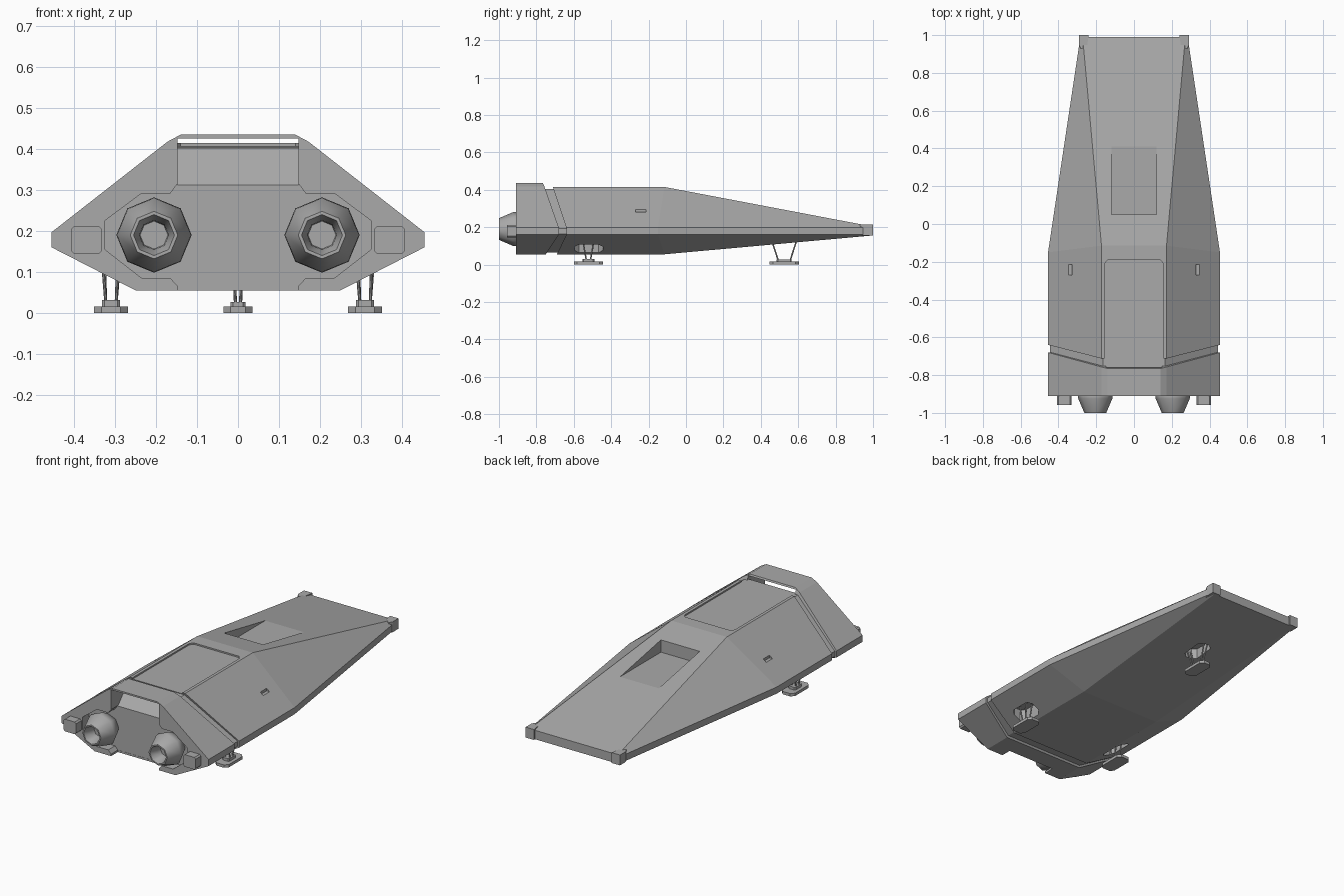
import bpy, bmesh, math
from mathutils import Vector

if "Cube" in bpy.data.objects:
    bpy.data.objects.remove(bpy.data.objects["Cube"])

grey = bpy.data.materials.new("hull_grey")
grey.diffuse_color = (0.4, 0.4, 0.4, 1)
grey.use_nodes = True
grey.node_tree.nodes["Principled BSDF"].inputs["Base Color"].default_value = grey.diffuse_color


def finish(name, bm):
    bmesh.ops.recalc_face_normals(bm, faces=bm.faces)
    me = bpy.data.meshes.new(name)
    bm.to_mesh(me)
    bm.free()
    me.materials.append(grey)
    ob = bpy.data.objects.new(name, me)
    bpy.context.collection.objects.link(ob)
    return ob


def prism(name, pts, axis, a, b):
    """Extrude a 2D outline along one axis from a to b."""
    def place(p, t):
        return {'x': (t, p[0], p[1]), 'y': (p[0], t, p[1]), 'z': (p[0], p[1], t)}[axis]
    bm = bmesh.new()
    lo = [bm.verts.new(place(p, a)) for p in pts]
    hi = [bm.verts.new(place(p, b)) for p in pts]
    bm.faces.new(lo)
    bm.faces.new(hi)
    n = len(pts)
    for i in range(n):
        j = (i + 1) % n
        bm.faces.new((lo[i], lo[j], hi[j], hi[i]))
    return finish(name, bm)


def loft(name, sections):
    """Skin mirrored half sections, each a list of (x, y, z) from top to bottom."""
    bm = bmesh.new()
    rings = [([bm.verts.new(p) for p in s],
              [bm.verts.new((-p[0], p[1], p[2])) for p in s]) for s in sections]
    n = len(sections[0])
    for (r0, l0), (r1, l1) in zip(rings, rings[1:]):
        for i in range(n - 1):
            bm.faces.new((r0[i], r0[i + 1], r1[i + 1], r1[i]))
            bm.faces.new((l0[i], l1[i], l1[i + 1], l0[i + 1]))
        for i in (0, n - 1):
            bm.faces.new((r0[i], r1[i], l1[i], l0[i]))
    for r, l in (rings[0], rings[-1]):
        for i in range(n - 1):
            bm.faces.new((r[i], l[i], l[i + 1], r[i + 1]))
    return finish(name, bm)


def cut(ob, cutter):
    m = ob.modifiers.new("cut", 'BOOLEAN')
    m.operation = 'DIFFERENCE'
    m.solver = 'EXACT'
    m.object = cutter
    bpy.context.view_layer.objects.active = ob
    bpy.ops.object.modifier_apply(modifier=m.name)
    bpy.data.objects.remove(cutter)


def octa(cx, cy, hx, hy, c):
    """Rectangle outline with cut corners."""
    return [(cx - hx, cy - hy + c), (cx - hx + c, cy - hy), (cx + hx - c, cy - hy),
            (cx + hx, cy - hy + c), (cx + hx, cy + hy - c), (cx + hx - c, cy + hy),
            (cx - hx + c, cy + hy), (cx - hx, cy + hy - c)]


def rect(x0, x1, y0, y1):
    return [(x0, y0), (x1, y0), (x1, y1), (x0, y1)]


def rod(name, a, b, r):
    a, b = Vector(a), Vector(b)
    bpy.ops.mesh.primitive_cylinder_add(vertices=8, radius=r, depth=(b - a).length,
                                        location=(a + b) / 2)
    ob = bpy.context.object
    ob.name = name
    ob.rotation_euler = (b - a).to_track_quat('Z', 'Y').to_euler()
    ob.data.materials.append(grey)


# Main hull: slanted rear edge, straight middle, long tapered nose
hull = loft("hull", [
    [(.172, -.712, .415), (.455, -.64, .197), (.455, -.64, .16), (.25, -.69, .055)],
    [(.172, -.115, .415), (.455, -.15, .197), (.455, -.15, .16), (.25, -.115, .055)],
    [(.272, .99, .205), (.284, .99, .197), (.284, .99, .16), (.272, .99, .155)]])

# Roof hatch recess, nose notch, side steps and landing gear wells
cut(hull, prism("hatch_cut", [(-.155, -.9), (.155, -.9), (.155, -.21), (.14, -.19),
                              (-.14, -.19), (-.155, -.21)], 'z', .407, .5))
cut(hull, prism("notch_cut", rect(-.12, .12, .05, .5), 'z', .315, .5))
for s in (-1, 1):
    cut(hull, prism("step_cut", rect(s * .327, s * .36, -.27, -.215), 'z', .281, .35))
    cut(hull, prism("well_cut", octa(s * .31, -.52, .042, .075, .022), 'z', -.05, .14))
cut(hull, prism("well_cut", octa(0, .525, .042, .075, .022), 'z', -.05, .165))

# Inner core showing in the gap between hull and tail
core = [(.165, .404), (.445, .193), (.445, .164), (.246, .065)]
loft("gap_core", [[(x, y, z) for x, z in core] for y in (-.765, -.6)])

# Tail ring with open engine bay
tail_out = [(.14, .435, -.765), (.172, .418, -.757), (.455, .197, -.68),
            (.455, .16, -.68), (.25, .055, -.75)]
tail = loft("tail", [[(x, -.91, z) for x, z, y in tail_out],
                     [(x, y, z) for x, z, y in tail_out]])
bay = [(.148, .315), (.165, .292), (.235, .292), (.325, .225),
       (.325, .155), (.235, .085), (.165, .085), (.148, .066)]
cut(tail, prism("bay_cut", bay + [(-x, z) for x, z in reversed(bay)], 'y', -1, -.85))
cut(tail, prism("slope_cut", [(-1.1, .311), (-.851, .311), (-.77, .402), (-.6, .402),
                              (-.6, .426), (-1.1, .426)], 'x', -.1475, .1475))
cut(tail, prism("floor_cut", rect(-.1475, .1475, 0, .075), 'y', -1.1, -.851))

# Engines: eight-sided nozzles, spun profile of (radius, y)
profile = [(.05, -.83), (.075, -.87), (.092, -.905), (.09, -.925), (.058, -1.0),
           (.05, -1.0), (.036, -.955), (.034, -.93)]
for s in (-1, 1):
    bm = bmesh.new()
    rings = [[bm.verts.new((s * .205 + r * math.cos(k * math.pi / 4), y,
                            .19 + r * math.sin(k * math.pi / 4))) for k in range(8)]
             for r, y in profile]
    for a, b in zip(rings, rings[1:]):
        for k in range(8):
            j = (k + 1) % 8
            bm.faces.new((a[k], a[j], b[j], b[k]))
    bm.faces.new(rings[0])
    bm.faces.new(rings[-1])
    ob = finish("engine_nozzle", bm)
    bpy.ops.object.select_all(action='DESELECT')
    ob.select_set(True)
    bpy.context.view_layer.objects.active = ob
    bpy.ops.object.shade_smooth_by_angle(angle=math.radians(46))

    # Side thruster block and nose corner cap
    prism("side_thruster", octa(s * .37, .178, .038, .034, .008), 'y', -.957, -.9)
    prism("nose_cap", [(s * x, y) for x, y in ((.24, 1), (.25, .93), (.282, .93),
                                               (.292, .95), (.292, 1))], 'z', .155, .213)

# Landing gear: pad, ankle block and splayed struts
for s in (-1, 1):
    x = s * .31
    prism("rear_pad", octa(x, -.522, .041, .078, .018), 'z', 0, .016)
    prism("rear_ankle", octa(x, -.522, .022, .032, .006), 'z', .016, .031)
    for d in (-1, 1):
        rod("rear_strut", (x + d * .013, -.522 + d * .012, .03),
            (x + d * .021, -.522 + d * .03, .13), .004)
        rod("rear_brace", (x + d * .013, -.522 - d * .012, .03),
            (x + d * .017, -.522 - d * .03, .13), .004)
prism("front_pad", octa(0, .525, .036, .078, .018), 'z', 0, .016)
prism("front_ankle", octa(0, .525, .018, .04, .006), 'z', .016, .027)
for d in (-1, 1):
    for e in (-1, 1):
        rod("front_strut", (e * .006, .525 + d * .032, .022),
            (e * .012, .525 + d * .07, .14), .004)
